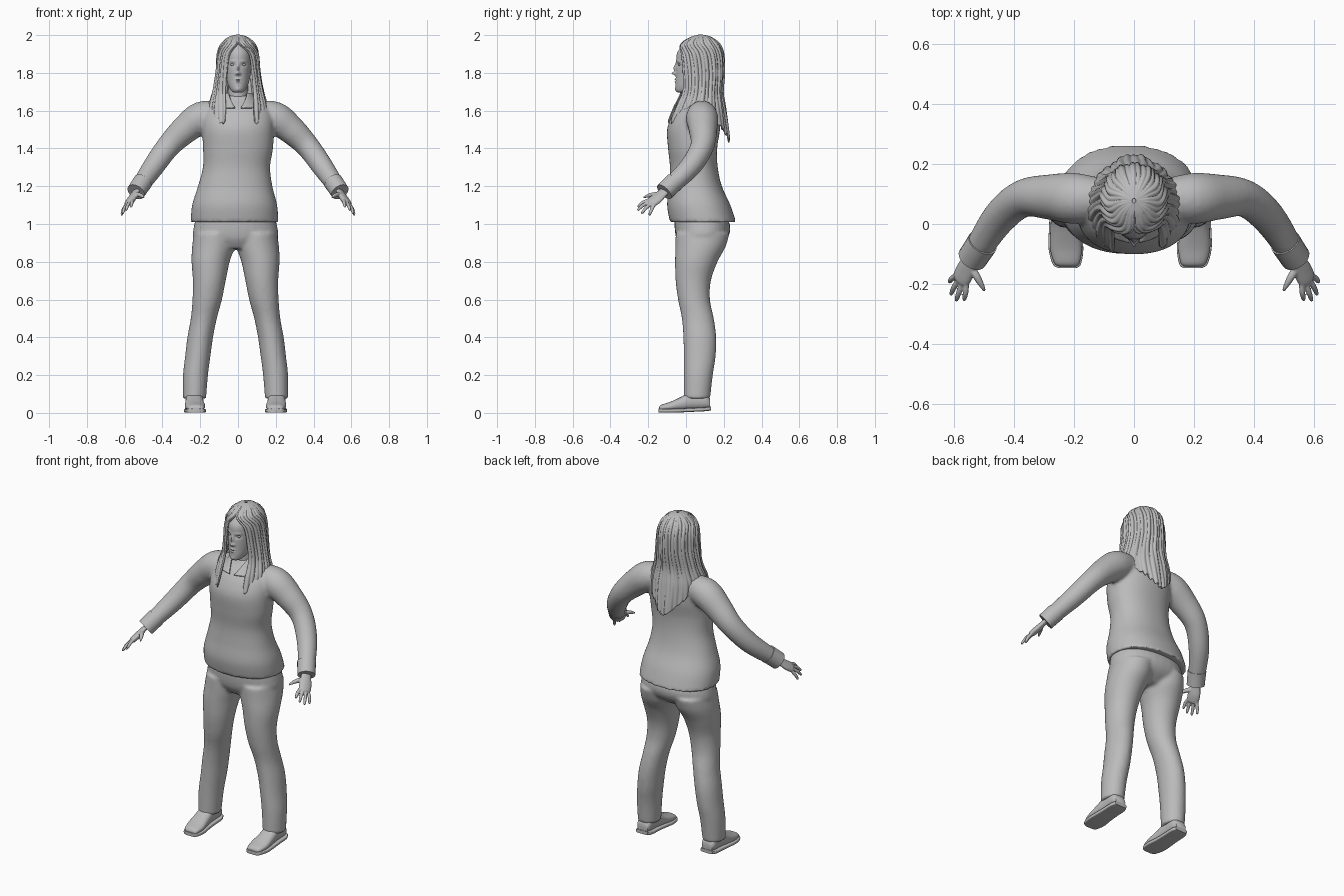
import bpy, bmesh, math, random
from mathutils import Vector

random.seed(4)
default_cube = bpy.data.objects.get("Cube")
if default_cube:
    bpy.data.objects.remove(default_cube, do_unlink=True)

# One plain colour for the whole figure
grey = bpy.data.materials.new("plain grey")
grey.use_nodes = True
grey.diffuse_color = (0.5, 0.5, 0.5, 1)
grey.node_tree.nodes["Principled BSDF"].inputs["Base Color"].default_value = grey.diffuse_color


def spline(rows, t):
    """Smooth value between table rows at fractional row index t."""
    last = len(rows) - 1
    i = max(0, min(int(t), last - 1))
    f = t - i
    result = []
    for a, b, c, d in zip(rows[max(i - 1, 0)], rows[i], rows[i + 1], rows[min(i + 2, last)]):
        m, n = (c - a) / 2, (d - b) / 2
        result.append(b + f * m + f * f * (3 * (c - b) - 2 * m - n) + f ** 3 * (2 * (b - c) + m + n))
    return result


def samples(rows, steps):
    count = (len(rows) - 1) * steps
    return [spline(rows, k / steps) for k in range(count + 1)]


def skin(bm, rings, closed=True):
    """Join rings of points with quads; closed rings also get end caps."""
    loops = [[bm.verts.new(p) for p in ring] for ring in rings]
    count = len(loops[0])
    for lower, upper in zip(loops, loops[1:]):
        for k in range(count if closed else count - 1):
            j = (k + 1) % count
            bm.faces.new((lower[k], lower[j], upper[j], upper[k]))
    if closed:
        bm.faces.new(loops[0])
        bm.faces.new(loops[-1])


def loft(bm, rows, along="z", power=1.0, sides=32, steps=5):
    """Rows hold: position, centre x, half width, then low and high limit."""
    rings = []
    for pos, cx, rx, low, high in samples(rows, steps):
        ring = []
        for k in range(sides):
            a = math.tau * k / sides
            c, s = (math.copysign(abs(v) ** power, v) for v in (math.cos(a), math.sin(a)))
            x, w = cx + rx * c, (low + high) / 2 + (high - low) / 2 * s
            ring.append((x, w, pos) if along == "z" else (x, pos, w))
        rings.append(ring)
    skin(bm, rings)


def tube(bm, rows, side=1, flat=1.0, across=(0, 0, 1), sides=20, steps=5):
    """Rows hold: x, y, z, radius; 'flat' thins the tube at right angles to 'across'."""
    pts = samples(rows, steps)
    centres = [Vector((p[0] * side, p[1], p[2])) for p in pts]
    axis = Vector((across[0] * side, across[1], across[2]))
    rings = []
    for k, c in enumerate(centres):
        tangent = centres[min(k + 1, len(centres) - 1)] - centres[max(k - 1, 0)]
        v = tangent.cross(axis).normalized()
        u = v.cross(tangent).normalized()
        r = pts[k][3]
        rings.append([c + u * r * math.cos(math.tau * j / sides)
                      + v * r * flat * math.sin(math.tau * j / sides) for j in range(sides)])
    skin(bm, rings)


def finish(name, bm, voxel=None, smooth=0, thickness=None, angle=60):
    bmesh.ops.recalc_face_normals(bm, faces=bm.faces)
    mesh = bpy.data.meshes.new(name)
    bm.to_mesh(mesh)
    bm.free()
    mesh.materials.append(grey)
    obj = bpy.data.objects.new(name, mesh)
    bpy.context.collection.objects.link(obj)
    bpy.ops.object.select_all(action="DESELECT")
    obj.select_set(True)
    bpy.context.view_layer.objects.active = obj
    bpy.ops.object.shade_smooth_by_angle(angle=math.radians(angle))
    if voxel:
        mod = obj.modifiers.new("fuse", "REMESH")
        mod.mode, mod.voxel_size, mod.use_smooth_shade = "VOXEL", voxel, True
    if smooth:
        mod = obj.modifiers.new("soften", "SMOOTH")
        mod.factor, mod.iterations = 0.5, smooth
    if thickness:
        mod = obj.modifiers.new("thickness", "SOLIDIFY")
        mod.thickness, mod.offset = thickness, 0
    return obj


# Jacket: body and both sleeves fused together
jacket = bmesh.new()
loft(jacket, [(1.01, -.018, .232, -.085, .265), (1.1, -.018, .225, -.1, .235),
              (1.2, -.015, .197, -.09, .19), (1.3, -.008, .178, -.085, .168),
              (1.4, 0, .185, -.095, .165), (1.5, 0, .19, -.1, .18),
              (1.57, 0, .185, -.075, .18), (1.62, 0, .16, -.04, .165),
              (1.66, 0, .1, 0, .145), (1.68, 0, .06, .01, .12)], power=.9, sides=48)
for side in (-1, 1):
    tube(jacket, [(.08, .085, 1.59, .06), (.19, .085, 1.565, .085), (.28, .09, 1.5, .076),
                  (.37, .085, 1.41, .063), (.45, .02, 1.3, .057), (.53, -.1, 1.185, .045)], side)
finish("jacket", jacket, voxel=.01, smooth=4)

# Sleeve cuffs, centre seam and collar
cuffs = bmesh.new()
for side in (-1, 1):
    tube(cuffs, [(.505, -.062, 1.222, .052), (.52, -.085, 1.2, .051), (.54, -.115, 1.17, .05)], side)
finish("sleeve_cuffs", cuffs, angle=45)

collar = bmesh.new()
rings = []
for z, rx, front, back, gap in samples([(1.615, .13, -.06, .165, .12), (1.65, .098, -.03, .15, .35),
                                        (1.69, .07, 0, .13, .75)], 4):
    ring = []
    for k in range(41):
        a = (k / 20 - 1) * (math.pi - gap)
        ring.append((rx * math.sin(a), (front + back) / 2 + (back - front) / 2 * math.cos(a), z))
    rings.append(ring)
skin(collar, rings, closed=False)
finish("collar", collar, thickness=.01)

# Trousers: hips and two legs fused together
trousers = bmesh.new()
middle = -.013
loft(trousers, [(.87, middle, .1, -.02, .15), (.92, middle, .215, -.05, .215),
                (.98, middle, .222, -.06, .235), (1.06, middle, .2, -.06, .21)], power=.9)
for side in (-1, 1):
    leg = [(.075, .217, .061, -.012, .128), (.2, .212, .066, -.012, .142), (.3, .2, .067, -.012, .157),
           (.4, .187, .068, -.014, .16), (.5, .168, .069, -.022, .147), (.6, .15, .078, -.042, .127),
           (.7, .139, .087, -.055, .132), (.8, .132, .101, -.058, .167), (.88, .117, .113, -.056, .21),
           (.95, .11, .11, -.055, .23)]
    loft(trousers, [(z, middle + side * x, w, f, b) for z, x, w, f, b in leg])
finish("trousers", trousers, voxel=.01, smooth=3)

# Shoes: rounded uppers on thin soles
for side, name in ((-1, "right"), (1, "left")):
    upper, sole = bmesh.new(), bmesh.new()
    rows = [(-.142, .008, .026, .01, .03), (-.13, .006, .042, .01, .043), (-.08, .003, .053, .01, .06),
            (-.02, 0, .049, .012, .088), (.04, 0, .046, .015, .12), (.1, 0, .045, .018, .11),
            (.128, 0, .034, .022, .075)]
    place = [(y, middle + side * .217 - side * dx, w, low, high) for y, dx, w, low, high in rows]
    loft(upper, place, along="y", power=.85)
    loft(sole, [(y * 1.03, x, w + .005, low - .009, low + .012) for y, x, w, low, high in place],
         along="y", power=.35)
    finish(name + "_shoe", upper)
    finish(name + "_sole", sole, angle=40)

# Hands: flat palm, four fingers and a thumb
tips = [(.556, -.2, 1.128, .567, -.256, 1.09), (.573, -.195, 1.117, .594, -.258, 1.072),
        (.587, -.182, 1.108, .612, -.237, 1.055), (.596, -.167, 1.1, .617, -.195, 1.046)]
spread = (.6, .5, -.4)
for side, name in ((-1, "right"), (1, "left")):
    hand = bmesh.new()
    tube(hand, [(.53, -.1, 1.185, .029), (.545, -.125, 1.163, .03), (.562, -.155, 1.135, .036),
                (.577, -.185, 1.113, .034), (.582, -.194, 1.106, .022)], side, flat=.5, across=spread)
    for x, y, z, tx, ty, tz in tips:
        base, tip = Vector((x, y, z)), Vector((tx, ty, tz))
        knuckle = base.lerp(tip, .5) + Vector((0, 0, .005))
        root = base.lerp(Vector((.56, -.155, 1.135)), .4)
        tube(hand, [(*root, .009), (*knuckle, .0095), (*base.lerp(tip, .9), .007), (*tip, .003)],
             side, sides=10)
    tube(hand, [(.547, -.14, 1.155, .014), (.525, -.175, 1.155, .013), (.508, -.205, 1.148, .009),
                (.498, -.224, 1.14, .004)], side, sides=10)
    finish(name + "_hand", hand, voxel=.0035, smooth=2)

# Head and neck, with the features pushed in or out of the front
head = bmesh.new()
loft(head, [(1.695, 0, .018, -.04, .0), (1.705, 0, .034, -.052, .03), (1.73, 0, .05, -.056, .08),
            (1.77, 0, .062, -.054, .12), (1.81, 0, .069, -.054, .15), (1.86, 0, .073, -.052, .165),
            (1.91, 0, .07, -.045, .165), (1.96, 0, .04, -.005, .14)], sides=128, steps=10)
# each feature: x, z, width, height, forward push
features = [(0, 1.797, .01, .008, .02), (0, 1.825, .007, .022, .012), (0, 1.766, .017, .004, .006),
            (0, 1.752, .014, .004, .006), (0, 1.759, .02, .002, -.004), (0, 1.712, .016, .01, .004)]
for s in (-1, 1):
    features += [(s * .029, 1.843, .014, .009, -.009), (s * .03, 1.862, .018, .005, .004),
                 (s * .011, 1.793, .005, .005, .006)]
for v in head.verts:
    if v.co.y < .03:
        v.co.y -= sum(push * math.exp(-((v.co.x - x) / w) ** 2 - ((v.co.z - z) / h) ** 2)
                      for x, z, w, h, push in features)
loft(head, [(1.6, 0, .062, .02, .13), (1.66, 0, .052, .01, .12), (1.76, 0, .05, .01, .12)])
finish("head", head)

eyes = bmesh.new()
for s in (-1, 1):
    eye = bmesh.ops.create_uvsphere(eyes, u_segments=16, v_segments=10, radius=.011)
    for v in eye["verts"]:
        v.co = Vector((v.co.x * 1.1 + s * .029, v.co.y * .7 - .034, v.co.z * .6 + 1.843))
finish("eyes", eyes)

# Long hair: rows hold height, half width, front, back and half opening angle
hair_rows = [(2.0, .006, .07, .085, 0), (1.988, .047, .028, .13, 0), (1.955, .083, -.022, .172, .02),
             (1.9, .105, -.045, .195, .5), (1.8, .114, -.048, .2, .64), (1.7, .132, -.045, .192, .6),
             (1.61, .155, -.08, .207, .5), (1.51, .148, -.118, .222, .55), (1.43, .13, -.12, .23, .6)]
columns, levels = 240, 70
jag = [random.uniform(0, .9) for _ in range(60)]
grid = []
for level in range(levels + 1):
    line = []
    for k in range(columns + 1):
        u = 2 * k / columns - 1
        # locks are longest at the back, shorter on the shoulders
        end = 8 - 1.7 * math.sin(math.pi * min(abs(u) ** 1.2, .75))
        lock = jag[(k // 8) % len(jag)] * (.35 + .65 * abs(u))
        end -= lock * .7 * abs(math.cos(math.pi * k / 8)) ** 2
        t = min(end, 8) * level / levels
        z, rx, front, back, gap = spline(hair_rows, t)
        a = u * (math.pi - gap) - .15 * min(gap, .5) * u * u
        wave = min(1, t / 2) * (.0025 * math.sin(k * math.pi / 4 + t) + .003 * math.sin(k * .29 - t * .6))
        line.append(((rx + wave) * math.sin(a),
                     (front + back) / 2 + ((back - front) / 2 + wave) * math.cos(a), z))
    grid.append(line)
hair = bmesh.new()
skin(hair, grid, closed=False)
finish("long_hair", hair, thickness=.006, angle=50)
